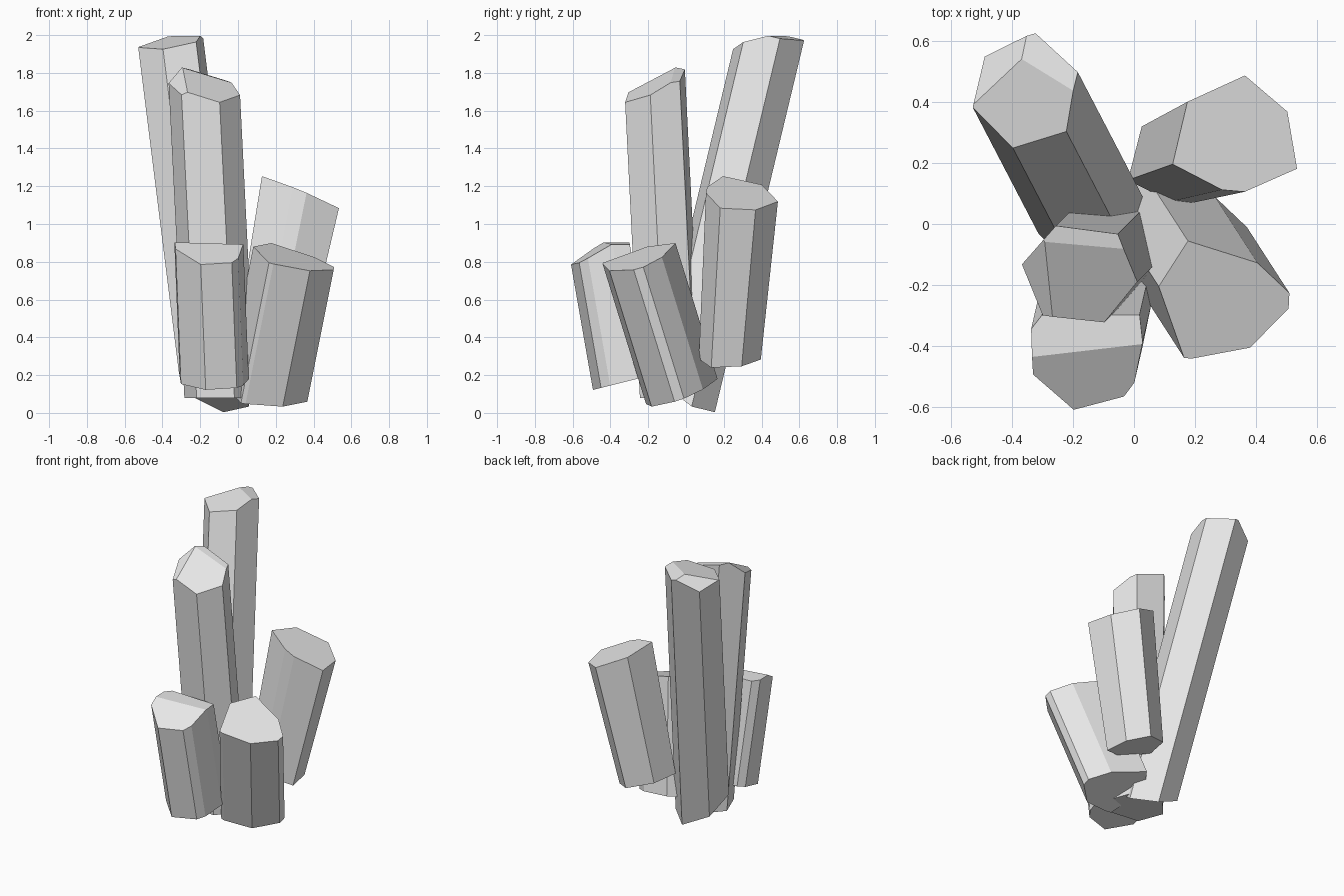
import bpy
import bmesh
from mathutils import Vector

default_cube = bpy.data.objects.get("Cube")
if default_cube:
    bpy.data.objects.remove(default_cube, do_unlink=True)

# One plain stone colour
stone = bpy.data.materials.new("pale_grey_stone")
stone.use_nodes = True
colour = (0.8, 0.8, 0.8, 1)
stone.diffuse_color = colour
stone.node_tree.nodes["Principled BSDF"].inputs["Base Color"].default_value = colour


def cut(bm, plane, keep_below):
    """Slice off everything past the plane z = height + slope_x*x + slope_y*y and cap it."""
    height, slope_x, slope_y = plane
    normal = Vector((-slope_x, -slope_y, 1))
    if not keep_below:
        normal.negate()
    bmesh.ops.bisect_plane(
        bm,
        geom=bm.verts[:] + bm.edges[:] + bm.faces[:],
        plane_co=(0, 0, height),
        plane_no=normal,
        clear_outer=True,
    )
    rim = [edge for edge in bm.edges if edge.is_boundary]
    if rim:
        bmesh.ops.holes_fill(bm, edges=rim, sides=0)


def crystal(name, section, level, lean, tops, bottom, flare=0):
    """Leaning prism whose cross-section is given at one level, cut by facet planes."""
    bm = bmesh.new()
    centre_x = sum(x for x, y in section) / len(section)
    centre_y = sum(y for x, y in section) / len(section)

    def ring(z):
        rise = z - level
        scale = 1 + flare * rise
        return [
            bm.verts.new((
                centre_x + (x - centre_x) * scale + lean[0] * rise,
                centre_y + (y - centre_y) * scale + lean[1] * rise,
                z,
            ))
            for x, y in section
        ]

    low, high = ring(-0.5), ring(2.5)
    bm.faces.new(low[::-1])
    bm.faces.new(high)
    for i in range(len(section)):
        j = (i + 1) % len(section)
        bm.faces.new((low[i], low[j], high[j], high[i]))
    for plane in tops:
        cut(bm, plane, keep_below=True)
    cut(bm, bottom, keep_below=False)
    bmesh.ops.recalc_face_normals(bm, faces=bm.faces[:])

    mesh = bpy.data.meshes.new(name)
    bm.to_mesh(mesh)
    bm.free()
    mesh.materials.append(stone)
    obj = bpy.data.objects.new(name, mesh)
    bpy.context.collection.objects.link(obj)
    return obj


# Tallest crystal, leaning to the back
crystal(
    "tall_back_crystal",
    section=[(-.53, .385), (-.4, .255), (-.22, .3), (-.18, .49), (-.32, .62), (-.495, .56)],
    level=1.95,
    lean=(-.125, .24),
    tops=[(1.93, .15, .22), (2.065, -.115, -.21), (2.467, .72, -.385)],
    bottom=(.075, -.365, -.65),
)

# Second tall crystal, nearly upright
crystal(
    "tall_middle_crystal",
    section=[(-.365, -.13), (-.3, -.3), (-.1, -.325), (.01, -.19), (-.05, -.03), (-.25, 0)],
    level=1.7,
    lean=(-.05, -.05),
    tops=[(1.78, -.26, .5), (1.742, -.3, .05), (2.01, .51, .58)],
    bottom=(.08, 0, 0),
)

# Wide crystal, flaring upward
crystal(
    "back_side_crystal",
    section=[(.11, .19), (.28, .11), (.36, .105), (.55, .185), (.52, .375), (.37, .49), (.165, .395)],
    level=1.15,
    lean=(.2, .07),
    tops=[(1.33, -.42, -.12)],
    bottom=(.34, -.3, 0),
    flare=.17,
)

# Short crystal, leaning outward to the front
crystal(
    "front_side_crystal",
    section=[(.065, -.18), (.165, -.44), (.19, -.445), (.39, -.42), (.515, -.29),
             (.515, -.235), (.4, -.12), (.157, -.025)],
    level=.8,
    lean=(.2, -.31),
    tops=[(.957, -.24, .28)],
    bottom=(.126, -.125, .347),
)

# Short crystal at the very front
crystal(
    "front_crystal",
    section=[(-.335, -.335), (-.33, -.49), (-.2, -.62), (-.035, -.575), (0, -.525),
             (.03, -.38), (.02, -.29), (-.3, -.29)],
    level=.85,
    lean=(-.04, -.175),
    tops=[(1.131, -.1, .6), (.893, -.03, 0)],
    bottom=(.245, 0, .25),
)
